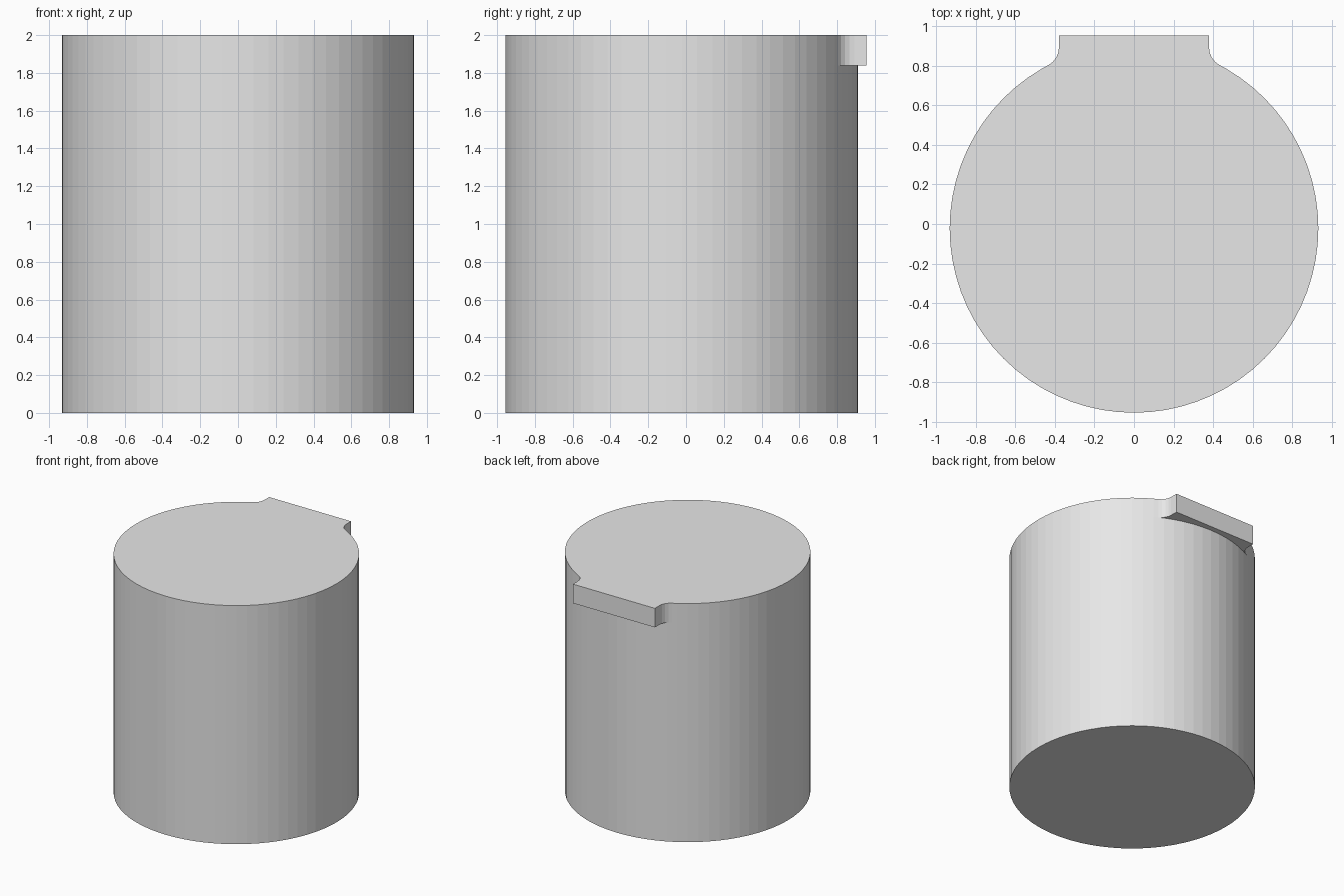
import bpy
import bmesh
from math import sin, cos, pi, radians, sqrt, atan2

cube = bpy.data.objects.get("Cube")
if cube:
    bpy.data.objects.remove(cube, do_unlink=True)

RADIUS, CENTRE_Y, HEIGHT = 0.933, -0.022, 2.0
SIDES = 72
TAB_HALF, TAB_BACK, TAB_BASE = 0.38, 0.955, 1.84
FILLET, FILLET_STEPS = 0.1, 4

grey = bpy.data.materials.new("light grey")
grey.use_nodes = True
colour = (0.8, 0.8, 0.8, 1)
grey.diffuse_color = colour
grey.node_tree.nodes["Principled BSDF"].inputs["Base Color"].default_value = colour


def rim_point(angle):
    return RADIUS * cos(angle), CENTRE_Y + RADIUS * sin(angle)


def prism(name, outline, bottom, top):
    """Extrude a flat outline straight up."""
    bm = bmesh.new()
    face = bm.faces.new([bm.verts.new((x, y, bottom)) for x, y in outline])
    new = bmesh.ops.extrude_face_region(bm, geom=[face], use_keep_orig=True)["geom"]
    verts = [v for v in new if isinstance(v, bmesh.types.BMVert)]
    bmesh.ops.translate(bm, verts=verts, vec=(0, 0, top - bottom))
    bmesh.ops.recalc_face_normals(bm, faces=bm.faces)
    mesh = bpy.data.meshes.new(name)
    bm.to_mesh(mesh)
    bm.free()
    mesh.materials.append(grey)
    obj = bpy.data.objects.new(name, mesh)
    bpy.context.collection.objects.link(obj)
    return obj


# Round solid body
prism("body", [rim_point(2 * pi * i / SIDES) for i in range(SIDES)], 0, HEIGHT)

# Rear tab: fillets blend its straight sides into the round rim
fx = TAB_HALF + FILLET
fy = CENTRE_Y + sqrt((RADIUS + FILLET) ** 2 - fx ** 2)
sweep = atan2(fy - CENTRE_Y, fx)
side = []
for i in range(FILLET_STEPS + 1):
    a = pi + sweep * (1 - i / FILLET_STEPS)
    side.append((fx + FILLET * cos(a), fy + FILLET * sin(a)))
side.append((TAB_HALF, TAB_BACK))
mirrored = [(-x, y) for x, y in reversed(side)]

# Inner edge of the tab follows the body facets
inner = [rim_point(radians(d)) for d in range(120, 59, -5)]
prism("rear_tab", side + mirrored + inner, TAB_BASE, HEIGHT)
